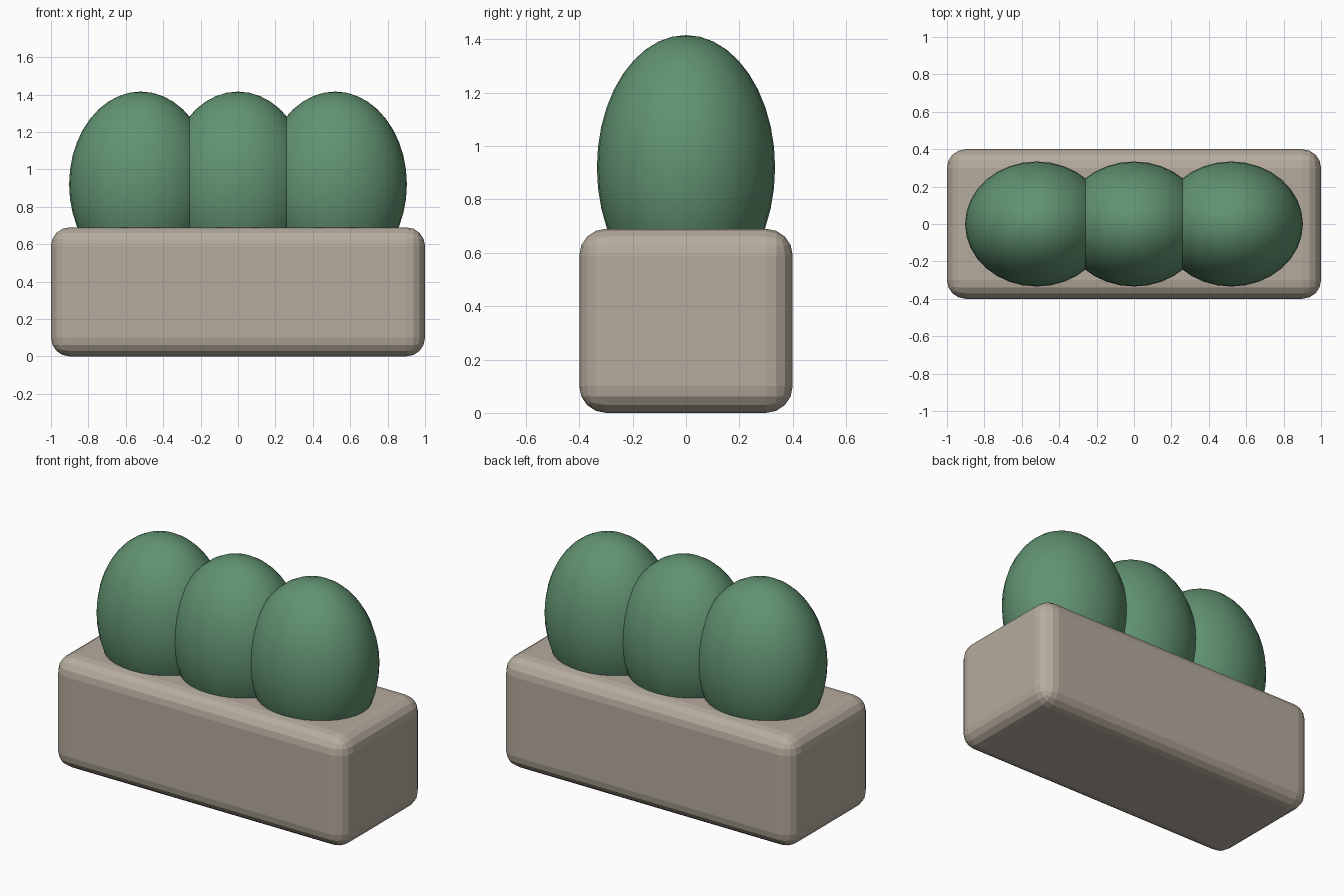
import bpy
import math

cube = bpy.data.objects.get("Cube")
if cube:
    bpy.data.objects.remove(cube, do_unlink=True)


def material(name, rgb):
    mat = bpy.data.materials.new(name)
    mat.use_nodes = True
    colour = (*rgb, 1)
    mat.diffuse_color = colour
    mat.node_tree.nodes["Principled BSDF"].inputs["Base Color"].default_value = colour
    return mat


stone = material("warm_stone", (0.47, 0.41, 0.34))
leaf = material("leaf_green", (0.12, 0.29, 0.165))

# Planter box with rounded, faceted edges
height = 0.69
bpy.ops.mesh.primitive_cube_add(size=1, location=(0, 0, height / 2))
planter = bpy.context.object
planter.name = "planter_box"
planter.scale = (2, 0.8, height)
bpy.ops.object.transform_apply(location=False, rotation=False, scale=True)
bevel = planter.modifiers.new("rounded_edges", "BEVEL")
bevel.width = 0.1
bevel.segments = 4
planter.data.materials.append(stone)

# Row of three egg-shaped shrubs sunk into the box
for name, x in (("right", -0.52), ("middle", 0), ("left", 0.52)):
    bpy.ops.mesh.primitive_uv_sphere_add(
        segments=32, ring_count=20, radius=1, location=(x, 0, 0.92))
    shrub = bpy.context.object
    shrub.name = f"{name}_shrub"
    shrub.scale = (0.383, 0.334, 0.496)
    bpy.ops.object.transform_apply(location=False, rotation=False, scale=True)
    shrub.data.materials.append(leaf)
    bpy.ops.object.shade_smooth_by_angle(angle=math.radians(40))
